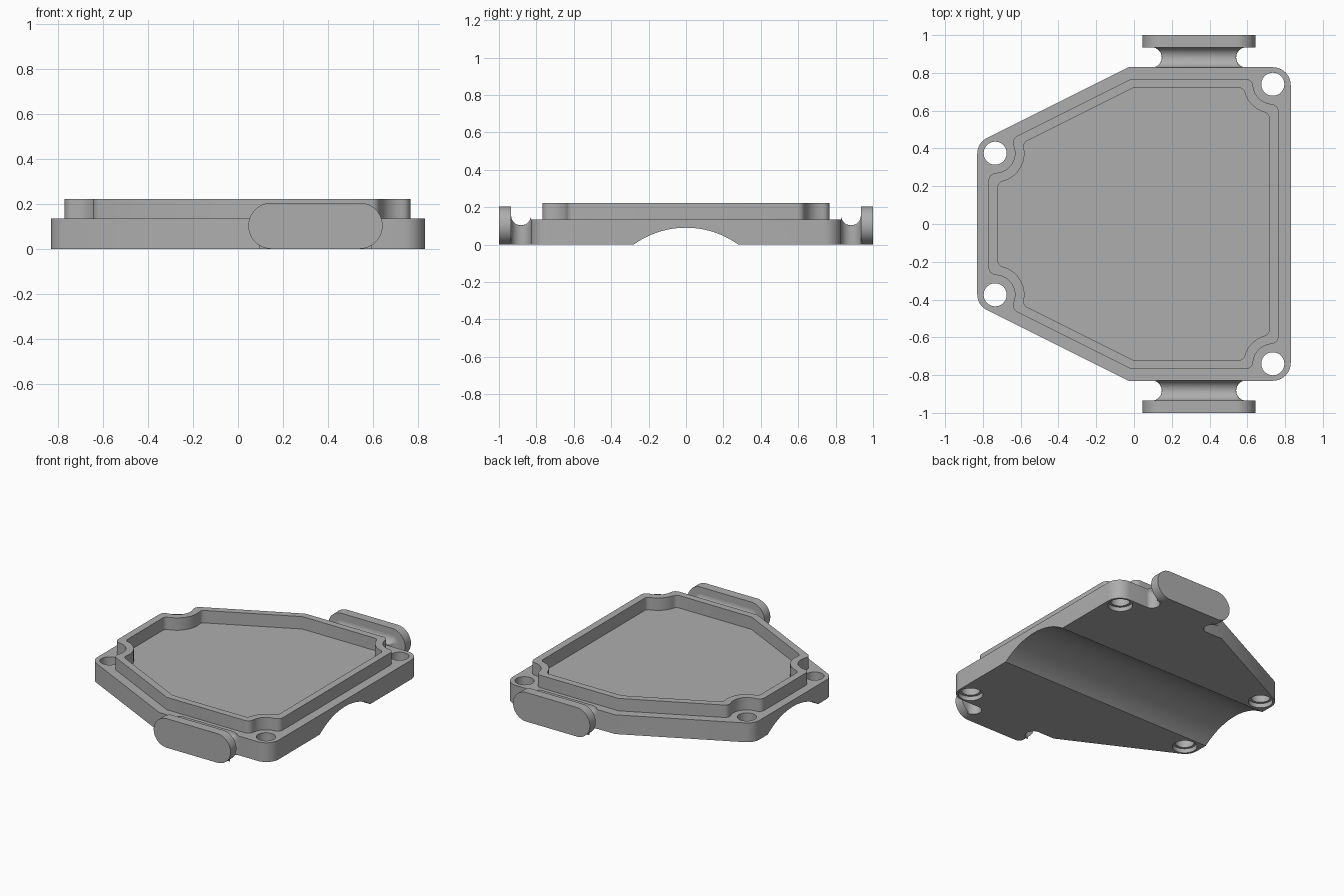
import bpy, bmesh, math
from mathutils import Vector as V

if "Cube" in bpy.data.objects:
    bpy.data.objects.remove(bpy.data.objects["Cube"])

grey = bpy.data.materials.new("plain grey")
grey.use_nodes = True
colour = (0.42, 0.42, 0.42, 1)
grey.diffuse_color = colour
grey.node_tree.nodes["Principled BSDF"].inputs["Base Color"].default_value = colour

PLATE_TOP, LIP_TOP = 0.135, 0.222
HOLES = [V((0.735, 0.74)), V((-0.735, 0.375))]


def loft(name, rings, closed=False):
    """Skin a list of equal-length rings; cap the ends, or join last to first."""
    bm = bmesh.new()
    rows = [[bm.verts.new(p) for p in ring] for ring in rings]
    n = len(rows[0])
    pairs = list(zip(rows, rows[1:])) + ([(rows[-1], rows[0])] if closed else [])
    for a, b in pairs:
        for i in range(n):
            j = (i + 1) % n
            bm.faces.new((a[i], a[j], b[j], b[i]))
    if not closed:
        bm.faces.new(rows[0])
        bm.faces.new(rows[-1])
    bmesh.ops.recalc_face_normals(bm, faces=bm.faces)
    mesh = bpy.data.meshes.new(name)
    bm.to_mesh(mesh)
    bm.free()
    mesh.materials.append(grey)
    ob = bpy.data.objects.new(name, mesh)
    bpy.context.collection.objects.link(ob)
    return ob


def activate(ob):
    bpy.ops.object.select_all(action='DESELECT')
    ob.select_set(True)
    bpy.context.view_layer.objects.active = ob


def smooth(ob):
    activate(ob)
    bpy.ops.object.shade_smooth_by_angle(angle=math.radians(30))


def at(points, z):
    return [(p[0], p[1], z) for p in points]


def arc(c, r, start, end, n=10):
    """Shorter arc about c, from the direction of start to that of end."""
    a = math.atan2(start.y - c.y, start.x - c.x)
    b = math.atan2(end.y - c.y, end.x - c.x)
    d = (b - a + math.pi) % (2 * math.pi) - math.pi
    return [c + r * V((math.cos(a + d * i / n), math.sin(a + d * i / n))) for i in range(n + 1)]


def fillet(prev, p, nxt, r):
    u, w = (prev - p).normalized(), (nxt - p).normalized()
    half = u.angle(w) / 2
    c = p + (u + w).normalized() * r / math.sin(half)
    t = r / math.tan(half)
    return arc(c, r, p + u * t, p + w * t)


def scallop(prev, p, nxt, hole, R, f):
    """Corner cut back around a screw hole, eased into both edges."""
    centres, touches = [], []
    for q, other in ((prev, nxt), (nxt, prev)):
        along = (q - p).normalized()
        inward = V((-along.y, along.x))
        if inward.dot(other - p) < 0:
            inward = -inward
        s = inward.dot(hole - p)
        run = along.dot(hole - p) + math.sqrt((R + f) ** 2 - (f - s) ** 2)
        c = p + along * run + inward * f
        centres.append(c)
        touches.append((c - inward * f, hole + R * (c - hole).normalized()))
    (e1, h1), (e2, h2) = touches
    return arc(centres[0], f, e1, h1, 6) + arc(hole, R, h1, h2)[1:-1] + arc(centres[1], f, h2, e2, 6)


def outline(right, left, side, knee, corner):
    """Mirrored five-sided half outline; corner() shapes the two screw corners."""
    a, b = V((right, side)), V((knee, side))
    c = V((left, side - 0.5 * (knee - left)))
    below = V((right, -side)), V((left, -c.y))
    half = corner(below[0], a, b, HOLES[0]) + [b] + corner(b, c, below[1], HOLES[1])
    return half + [V((p.x, -p.y)) for p in reversed(half)]


def disc(c, r, n=40):
    return [(c[0] + r * math.cos(2 * math.pi * i / n), c[1] + r * math.sin(2 * math.pi * i / n))
            for i in range(n)]


# Base plate
shape = outline(0.83, -0.83, 0.83, -0.03, lambda a, p, b, h: fillet(a, p, b, 0.095))
plate = loft("base_plate", [at(shape, 0), at(shape, PLATE_TOP)])

# Screw holes with counterbores below, and the arched channel underneath
cutters = []
for h in HOLES:
    for s in (1, -1):
        c = (h.x, h.y * s)
        steps = ((0.078, -0.05), (0.078, 0.03), (0.061, 0.03), (0.061, 0.3))
        cutters.append(loft("hole_cutter", [at(disc(c, r), z) for r, z in steps]))
channel = disc((0, -0.39), 0.48, 128)
cutters.append(loft("channel_cutter", [[(x, y, z) for y, z in channel] for x in (-1, 1)]))
for cutter in cutters:
    cutter.hide_render = True
    mod = plate.modifiers.new("cut", 'BOOLEAN')
    mod.operation, mod.solver, mod.object = 'DIFFERENCE', 'EXACT', cutter
    activate(plate)
    bpy.ops.object.modifier_apply(modifier=mod.name)
    bpy.data.objects.remove(cutter)
smooth(plate)

# Raised lip that steps around the screw holes
outer = outline(0.765, -0.77, 0.768, -0.015, lambda a, p, b, h: scallop(a, p, b, h, 0.105, 0.04))
inner = outline(0.715, -0.72, 0.72, -0.005, lambda a, p, b, h: scallop(a, p, b, h, 0.155, 0.03))
low = PLATE_TOP - 0.01
smooth(loft("raised_lip", [at(outer, low), at(outer, LIP_TOP), at(inner, LIP_TOP), at(inner, low)], True))

# Side cleats: a grooved neck and a rounded end flange on each side
X0, X1, MID = 0.148, 0.54, 0.102


def section(y, r, flat_base):
    def half_circle(a0, a1):
        return [(a0 + (a1 - a0) * i / 20) * math.pi for i in range(21)]
    pts = [(X1 + r * math.cos(t), MID + r * math.sin(t)) for t in half_circle(0, 0.5)]
    pts += [(X0 + r * math.cos(t), MID + r * math.sin(t)) for t in half_circle(0.5, 1)]
    if flat_base:
        pts += [(X0 - r, 0), (X1 + r, 0)]
    else:
        pts += [(X0 + r * math.cos(t), MID + r * math.sin(t)) for t in half_circle(1, 1.5)]
        pts += [(X1 + r * math.cos(t), MID + r * math.sin(t)) for t in half_circle(1.5, 2)]
    return [(x, y, z) for x, z in pts]


for side, word in ((1, "back"), (-1, "front")):
    smooth(loft(word + "_flange", [section(side * y, MID, False) for y in (0.935, 1.0)]))
    rings = []
    for i in range(17):
        t = math.pi * i / 16
        rings.append(section(side * (0.882 - 0.053 * math.cos(t)), 0.054 - 0.053 * math.sin(t), True))
    rings.append(section(side * 0.94, 0.054, True))
    smooth(loft(word + "_neck", rings))
